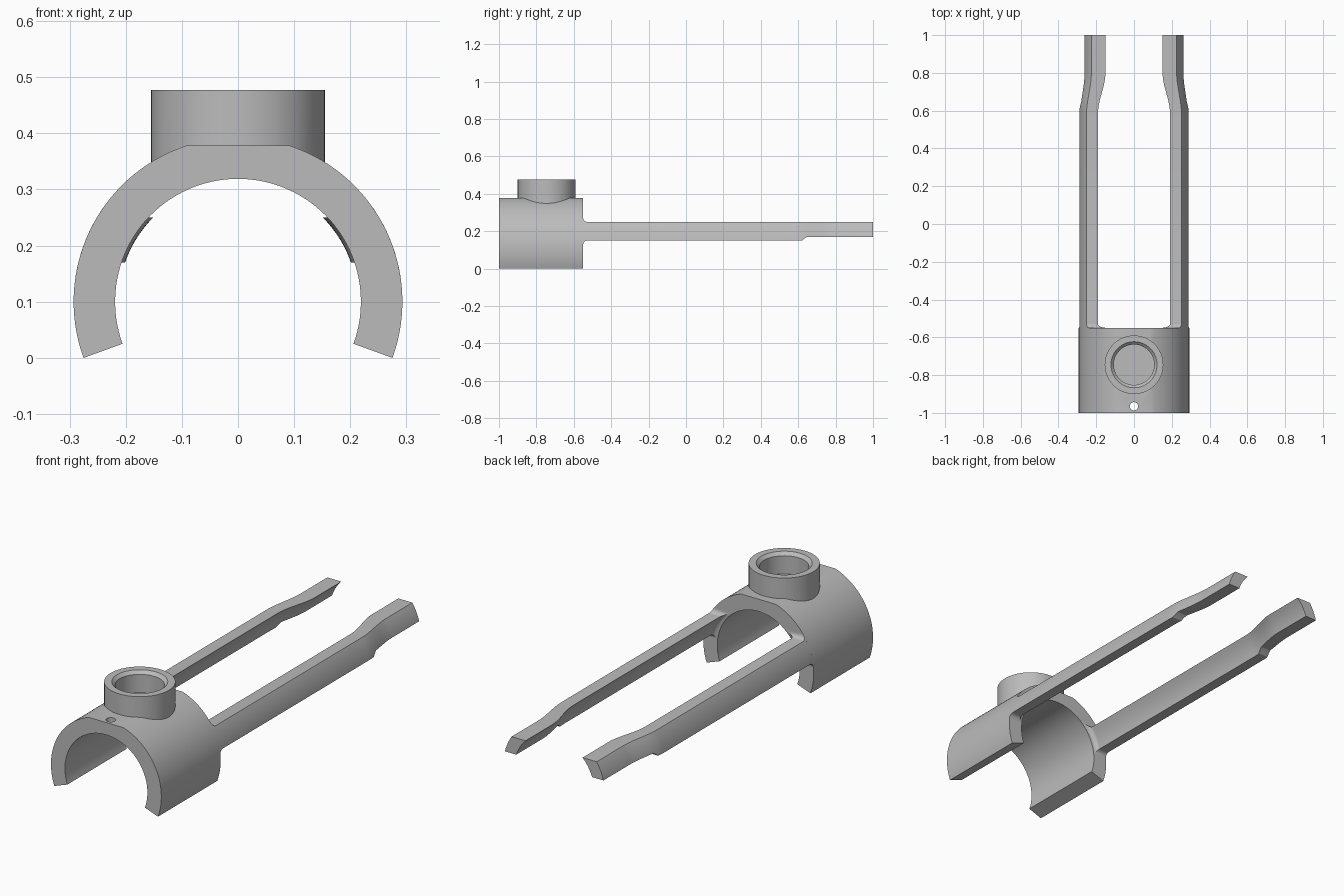
import bpy, bmesh, math

if "Cube" in bpy.data.objects:
    bpy.data.objects.remove(bpy.data.objects["Cube"])

AXIS_Z = 0.1             # height of the clip axis
R_IN, R_OUT = 0.219, 0.293
FLAT_Z = 0.378
Y_FRONT, Y_BACK = -1.0, -0.55
SOCKET_Y = -0.745

grey = bpy.data.materials.new("plain grey")
grey.use_nodes = True
grey.diffuse_color = (0.5, 0.5, 0.5, 1)
grey.node_tree.nodes["Principled BSDF"].inputs["Base Color"].default_value = (0.5, 0.5, 0.5, 1)


def loft(name, sections):
    """Join equal-length closed loops of points into a capped solid."""
    bm = bmesh.new()
    loops = [[bm.verts.new(p) for p in s] for s in sections]
    n = len(loops[0])
    for a, b in zip(loops, loops[1:]):
        for i in range(n):
            j = (i + 1) % n
            bm.faces.new((a[i], a[j], b[j], b[i]))
    bm.faces.new(loops[0][::-1])
    bm.faces.new(loops[-1])
    bmesh.ops.recalc_face_normals(bm, faces=bm.faces)
    mesh = bpy.data.meshes.new(name)
    bm.to_mesh(mesh)
    bm.free()
    obj = bpy.data.objects.new(name, mesh)
    bpy.context.collection.objects.link(obj)
    mesh.materials.append(grey)
    return obj


def turned(name, y, profile, sides=64):
    """Round solid about a vertical axis from (radius, z) pairs."""
    ring = [math.tau * i / sides for i in range(sides)]
    return loft(name, [[(r * math.cos(a), y + r * math.sin(a), z) for a in ring]
                       for r, z in profile])


def apply(obj, kind, **settings):
    mod = obj.modifiers.new(kind.title(), kind)
    for key, value in settings.items():
        setattr(mod, key, value)
    bpy.ops.object.select_all(action='DESELECT')
    bpy.context.view_layer.objects.active = obj
    obj.select_set(True)
    bpy.ops.object.modifier_apply(modifier=mod.name)


def combine(obj, other, operation):
    apply(obj, 'BOOLEAN', operation=operation, solver='EXACT', object=other)
    bpy.data.objects.remove(other)


def smooth(obj):
    bpy.ops.object.select_all(action='DESELECT')
    bpy.context.view_layer.objects.active = obj
    obj.select_set(True)
    bpy.ops.object.shade_smooth_by_angle(angle=math.radians(25))


# Open clip: C-shaped profile with a flat on top
start, end, steps = math.radians(-20), math.radians(200), 72
flat = math.asin((FLAT_Z - AXIS_Z) / R_OUT)
angles = [start + (end - start) * i / steps for i in range(steps + 1)]
outer = sorted([a for a in angles if not flat - 0.01 < a < math.pi - flat + 0.01]
               + [flat, math.pi - flat])
profile = [(R_OUT * math.cos(a), AXIS_Z + R_OUT * math.sin(a)) for a in outer]
profile += [(R_IN * math.cos(a), AXIS_Z + R_IN * math.sin(a)) for a in reversed(angles)]
clip = loft("clip_body", [[(x, y, z) for x, z in profile] for y in (Y_FRONT, Y_BACK)])

# Round socket with a chamfered blind bore, and a small pin hole
combine(clip, turned("socket", SOCKET_Y, [(0.155, 0.33), (0.155, 0.477)]), 'UNION')
combine(clip, turned("bore", SOCKET_Y, [(0.107, 0.375), (0.107, 0.462),
                                        (0.122, 0.477), (0.122, 0.5)]), 'DIFFERENCE')
combine(clip, turned("pin_hole", -0.965, [(0.022, 0.2), (0.022, 0.5)], 32), 'DIFFERENCE')
smooth(clip)


# Long arms: curved strips whose section changes along their length
def arm_section(y, r_in, r_out, low, high, n=8):
    heights = [low + (high - low) * i / n for i in range(n + 1)]
    def x(r, z):
        return math.sqrt(r * r - (z - AXIS_Z) ** 2)
    return ([(x(r_out, z), y, z) for z in heights]
            + [(x(r_in, z), y, z) for z in reversed(heights)])


ARM_IN, LOW, HIGH, FILLET = 0.243, 0.15, 0.25, 0.022
stations = []
for i in range(7):                                   # fillet at the root
    a = math.pi / 2 * i / 6
    grow = FILLET * (1 - math.sin(a))
    stations.append((Y_BACK + FILLET * (1 - math.cos(a)), ARM_IN - grow, R_OUT,
                     LOW - grow, HIGH + grow))
for i in range(17):                                  # inward bend near the tip
    t = i / 16
    s = t * t * (3 - 2 * t)
    y = 0.58 + 0.22 * t
    low = LOW + 0.02 * min(1, max(0, (y - 0.62) / 0.025))
    stations.append((y, ARM_IN - 0.030 * s, R_OUT - 0.022 * s, low, HIGH))
stations.append((1.0, ARM_IN - 0.030, R_OUT - 0.022, LOW + 0.02, HIGH))
arms = loft("side_arms", [arm_section(*s) for s in stations])
apply(arms, 'MIRROR', use_axis=(True, False, False))
smooth(arms)
